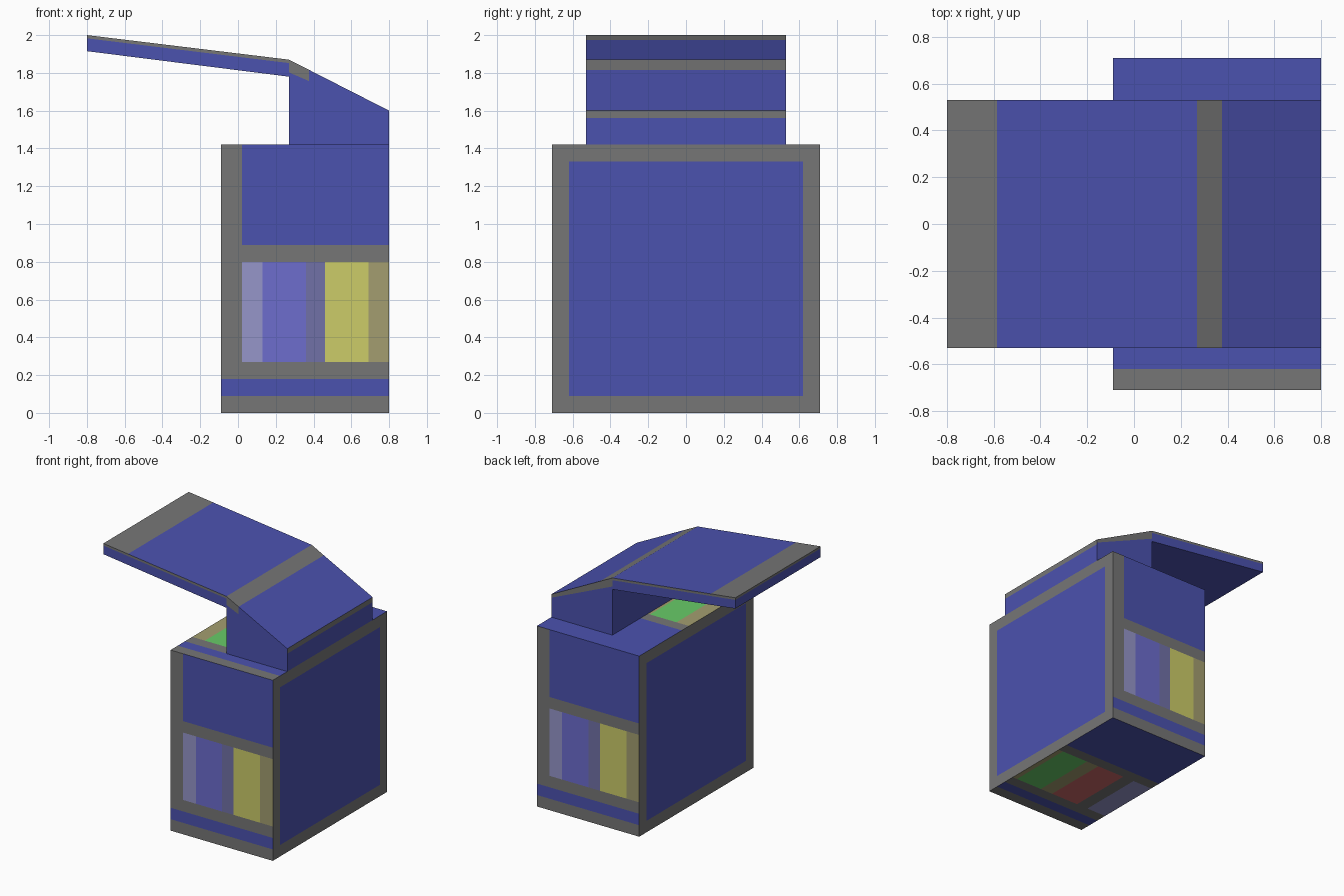
import bpy, bmesh
from mathutils import Vector

if "Cube" in bpy.data.objects:
    bpy.data.objects.remove(bpy.data.objects["Cube"])


def linear(c):
    c /= 255
    return c / 12.92 if c <= 0.04045 else ((c + 0.055) / 1.055) ** 2.4


COLOURS = {
    "grey": (118, 118, 118), "blue": (75, 82, 175), "pale_lilac": (150, 150, 202),
    "purple": (109, 109, 206), "dull_purple": (113, 113, 167), "yellow": (204, 204, 105),
    "olive": (163, 158, 112), "green": (104, 204, 104), "red": (204, 104, 104),
}
NAMES = list(COLOURS)
MATS = []
for name, rgb in COLOURS.items():
    m = bpy.data.materials.new(name)
    m.diffuse_color = [linear(c) for c in rgb] + [1]
    m.use_nodes = True
    m.node_tree.nodes["Principled BSDF"].inputs["Base Color"].default_value = m.diffuse_color
    MATS.append(m)


def paint(bm, corners, size, base, rects):
    """Fill a quad (corners anticlockwise from lower left, seen from outside),
    cut along the edges of coloured rectangles (u0, v0, u1, v1, colour)."""
    a, b, c, d = [Vector(p) for p in corners]
    w, h = size
    us = sorted({0, w} | {r[i] for r in rects for i in (0, 2)})
    vs = sorted({0, h} | {r[i] for r in rects for i in (1, 3)})

    def at(u, v):
        return a.lerp(b, u / w).lerp(d.lerp(c, u / w), v / h)

    for u0, u1 in zip(us, us[1:]):
        for v0, v1 in zip(vs, vs[1:]):
            f = bm.faces.new([bm.verts.new(at(u, v)) for u, v in
                              ((u0, v0), (u1, v0), (u1, v1), (u0, v1))])
            cu, cv, col = (u0 + u1) / 2, (v0 + v1) / 2, base
            for r in rects:
                if r[0] < cu < r[2] and r[1] < cv < r[3]:
                    col = r[4]
            f.material_index = NAMES.index(col)


def finish(bm, name):
    bmesh.ops.remove_doubles(bm, verts=bm.verts, dist=0.0005)
    me = bpy.data.meshes.new(name)
    bm.to_mesh(me)
    bm.free()
    for m in MATS:
        me.materials.append(m)
    bpy.context.collection.objects.link(bpy.data.objects.new(name, me))


# Body box
X0, X1, Y, H, W = -0.09, 0.80, 0.71, 1.42, 0.89
bm = bmesh.new()
low_stripe = (0, 0.09, W, 0.18, "blue")


def stripes(*bands):
    return [(u0, 0.27, u1, 0.80, col) for u0, u1, col in bands]


# front and back: same pattern, turned half round
side = [low_stripe, (0.11, 0.89, W, H, "blue")] + stripes(
    (0.11, 0.22, "pale_lilac"), (0.22, 0.45, "purple"), (0.45, 0.55, "dull_purple"),
    (0.55, 0.78, "yellow"), (0.78, W, "olive"))
for l, r, y in ((X0, X1, -Y), (X1, X0, Y)):
    paint(bm, [(l, y, 0), (r, y, 0), (r, y, H), (l, y, H)], (W, H), "grey", side)

# left and right: framed panel
for x, s in ((X1, 1), (X0, -1)):
    paint(bm, [(x, -s * Y, 0), (x, s * Y, 0), (x, s * Y, H), (x, -s * Y, H)],
          (2 * Y, H), "grey", [(0.09, 0.09, 1.33, 1.33, "blue")])

# top and bottom
ends = [low_stripe, (0, 0.89, W, H, "blue")]
paint(bm, [(X0, -Y, H), (X1, -Y, H), (X1, Y, H), (X0, Y, H)], (W, 2 * Y), "grey",
      ends + stripes((0, 0.11, "olive"), (0.11, 0.34, "green"),
                     (0.34, 0.45, "olive"), (0.45, 0.68, "red")))
paint(bm, [(X1, -Y, 0), (X0, -Y, 0), (X0, Y, 0), (X1, Y, 0)], (W, 2 * Y), "grey",
      ends + stripes((0, 0.04, "olive"), (0.04, 0.27, "green"), (0.27, 0.38, "olive"),
                     (0.38, 0.62, "red"), (0.72, W, "pale_lilac")))
finish(bm, "body_box")

# Sloped neck with overhanging flap
bm = bmesh.new()
D = 0.53
neck_low, back_low, back_top = (0.27, H), (0.80, H), (0.80, 1.60)
ridge, tip_top, tip_low, flap_root = (0.27, 1.87), (-0.80, 2.0), (-0.80, 1.915), (0.27, 1.78)


def side_quad(profile, front, back):
    """Mirror a profile quad (lower left first) onto both sides."""
    pts = [(x, -D, z) for x, z in profile]
    paint(bm, pts, (1, 1), "blue", front)
    paint(bm, [(pts[i][0], D, pts[i][2]) for i in (1, 0, 3, 2)], (1, 1), "blue", back)


def strip(p, q, rects):
    """Quad running across the width, u from p to q."""
    paint(bm, [(p[0], -D, p[1]), (q[0], -D, q[1]), (q[0], D, q[1]), (p[0], D, p[1])],
          (1, 1), "blue", rects)


rim = [(0, 0.8, 1, 1, "grey")]
side_quad([neck_low, back_low, back_top, ridge],
          [(0, 0.85, 0.2, 1, "grey")], [(0, 0.85, 1, 1, "grey")])
side_quad([tip_low, flap_root, ridge, tip_top], rim, rim)
strip(tip_top, ridge, [(0, 0, 0.2, 1, "grey")])
strip(ridge, back_top, [(0, 0, 0.2, 1, "grey")])
strip(back_top, back_low, [(0, 0, 0.22, 1, "grey")])
strip(neck_low, flap_root, [])
strip(flap_root, tip_low, [])
strip(tip_low, tip_top, [(0.8, 0, 1, 1, "grey")])
finish(bm, "neck_and_flap")
